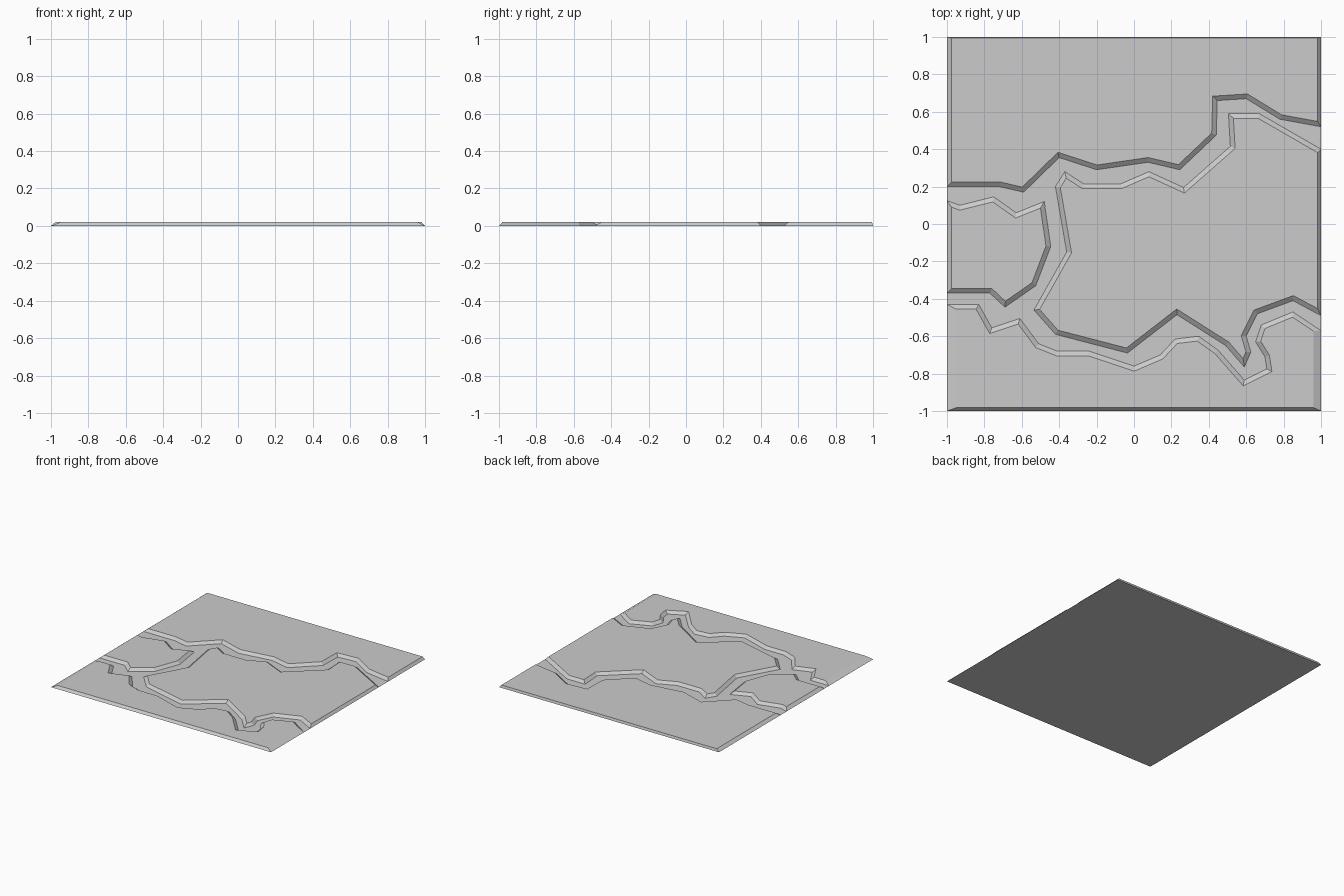
import bpy, bmesh
from mathutils import Vector

if "Cube" in bpy.data.objects:
    bpy.data.objects.remove(bpy.data.objects["Cube"])

HEIGHT = 0.02
BEVEL = 0.025


def mesh_object(name, bm):
    bmesh.ops.recalc_face_normals(bm, faces=bm.faces)
    if sum((f.normal.z * f.calc_area() for f in bm.faces)) < 0 and name != "ground_base":
        bmesh.ops.reverse_faces(bm, faces=bm.faces)
    me = bpy.data.meshes.new(name)
    bm.to_mesh(me)
    bm.free()
    ob = bpy.data.objects.new(name, me)
    bpy.context.collection.objects.link(ob)
    return ob


def edge_width(a, b, left, right):
    # outer borders of the tile have their own chamfer width
    if a.x == b.x == -1:
        return left
    if a.x == b.x == 1:
        return right
    if a.y == b.y == -1:
        return 0.018
    if a.y == b.y == 1:
        return 0.006
    return BEVEL


def plate(name, outline, left=0.025, right=0.018):
    """Stone plate: foot outline at z=0, sloped rim, flat inset top."""
    pts = [Vector(p) for p in outline]
    n = len(pts)
    area = sum(pts[i].x * pts[(i + 1) % n].y - pts[(i + 1) % n].x * pts[i].y for i in range(n))
    if area < 0:
        pts.reverse()
    bm = bmesh.new()
    foot, top = [], []
    for i, p in enumerate(pts):
        a, b = pts[i - 1], pts[(i + 1) % n]
        d1, d2 = (p - a).normalized(), (b - p).normalized()
        n1, n2 = Vector((-d1.y, d1.x)), Vector((-d2.y, d2.x))
        w1, w2 = edge_width(a, p, left, right), edge_width(p, b, left, right)
        # mitred corner: meet of the two shifted edges
        det = n1.x * n2.y - n1.y * n2.x
        if abs(det) < 0.05:
            off = (n1 + n2) * 0.5 * w1
        else:
            off = Vector(((w1 * n2.y - w2 * n1.y) / det, (n1.x * w2 - n2.x * w1) / det))
        foot.append(bm.verts.new((p.x, p.y, 0)))
        top.append(bm.verts.new((p.x + off.x, p.y + off.y, HEIGHT)))
    for i in range(n):
        j = (i + 1) % n
        bm.faces.new((foot[i], foot[j], top[j], top[i]))
    bm.faces.new(top)
    return mesh_object(name, bm)


# flat base, also the floor of the cracks
bm = bmesh.new()
bmesh.ops.create_grid(bm, x_segments=1, y_segments=1, size=1)
bmesh.ops.reverse_faces(bm, faces=bm.faces)
me = bpy.data.meshes.new("ground_base")
bm.to_mesh(me)
bm.free()
bpy.context.collection.objects.link(bpy.data.objects.new("ground_base", me))

# back plate
plate("back_plate", [
    (-1, 1), (-1, .2), (-.72, .2), (-.59, .17), (-.4, .355), (-.2, .29), (.075, .33),
    (.245, .29), (.44, .475), (.445, .66), (.6, .67), (.78, .56), (1, .52), (1, 1)])

# small left plate
plate("left_plate", [
    (-1, .125), (-.93, .1), (-.75, .145), (-.63, .06), (-.48, .12), (-.445, -.12),
    (-.525, -.33), (-.69, -.445), (-.77, -.37), (-1, -.37)])

# large middle plate
plate("middle_plate", [
    (1, .4), (.67, .59), (.505, .59), (.515, .415), (.265, .195), (.08, .28), (-.07, .215),
    (-.27, .215), (-.37, .28), (-.42, .2), (-.36, -.15), (-.535, -.46), (-.42, -.59),
    (-.035, -.69), (.23, -.485), (.49, -.65), (.59, -.765), (.625, -.685), (.6, -.6),
    (.66, -.48), (.85, -.41), (1, -.49)])

# front plate
plate("front_plate", [
    (-1, -1), (-1, -.43), (-.83, -.43), (-.76, -.555), (-.61, -.505), (-.51, -.64),
    (-.41, -.68), (-.24, -.68), (0, -.76), (.14, -.7), (.22, -.615), (.345, -.6),
    (.45, -.675), (.59, -.835), (.71, -.775), (.7, -.71), (.65, -.63), (.68, -.54),
    (.85, -.47), (1, -.57), (1, -1)], left=0.05, right=0.04)
